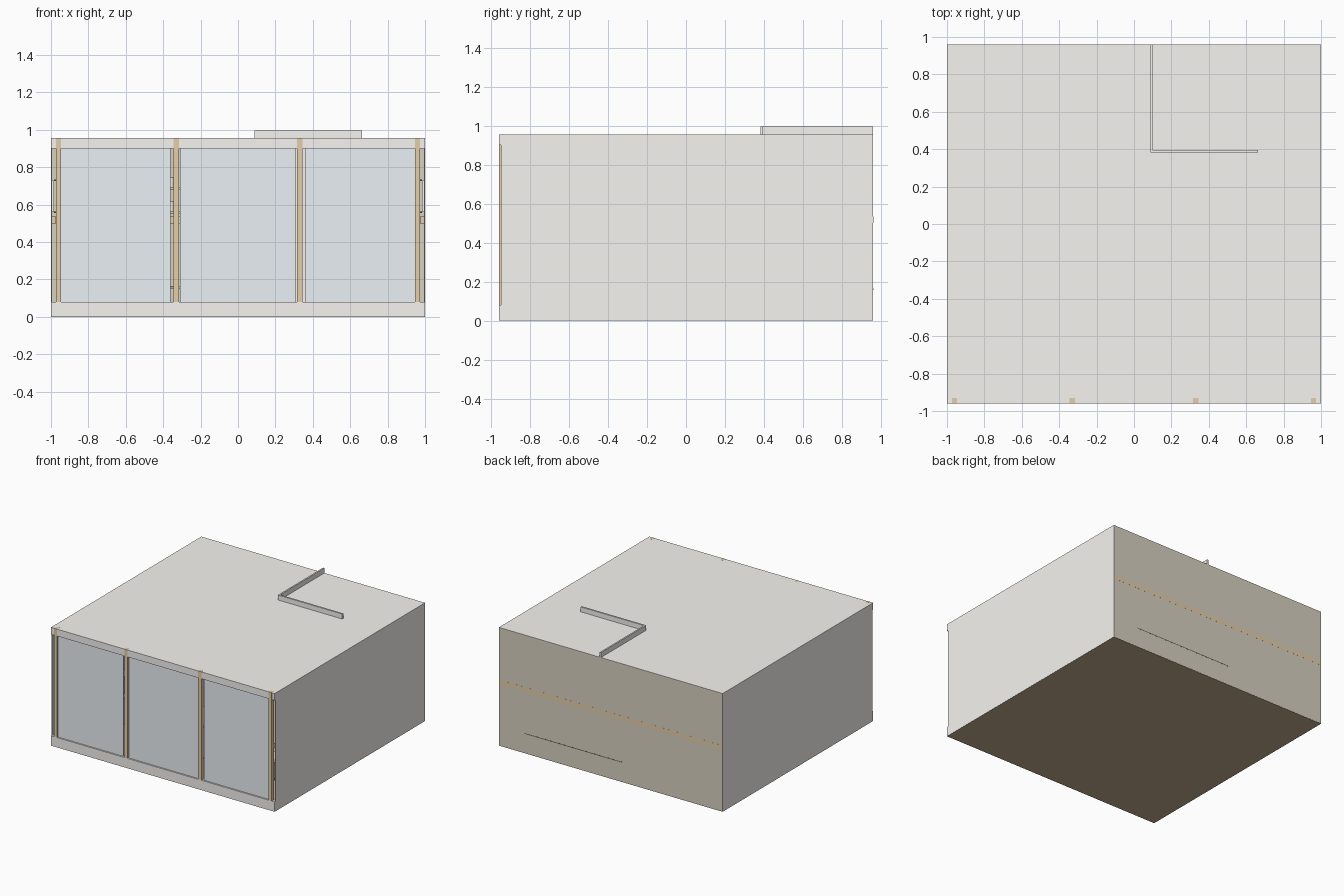
import bpy

def mat(name, r, g, b):
    m = bpy.data.materials.new(name)
    m.diffuse_color = (r, g, b, 1)
    return m

PLASTER = mat("plaster", 0.92, 0.91, 0.88)
WOOD = mat("wood", 0.78, 0.62, 0.40)
TAN = mat("tan_wall", 0.69, 0.64, 0.53)
FLOOR = mat("floor_boards", 0.55, 0.42, 0.28)
GLASS = mat("glass", 0.83, 0.88, 0.92)
DARK = mat("dark_metal", 0.15, 0.15, 0.14)
FABRIC = mat("fabric", 0.5, 0.5, 0.48)

def box(name, x, y, z, m=PLASTER):
    """Box from (min, max) ranges."""
    bpy.ops.mesh.primitive_cube_add(
        size=1, location=(sum(x) / 2, sum(y) / 2, sum(z) / 2))
    o = bpy.context.object
    o.name = name
    o.scale = (x[1] - x[0], y[1] - y[0], z[1] - z[0])
    o.data.materials.append(m)
    return o

def disc(name, x, y, z, r, h, m=PLASTER):
    bpy.ops.mesh.primitive_cylinder_add(
        vertices=24, radius=r, depth=h, location=(x, y, z + h / 2))
    o = bpy.context.object
    o.name = name
    o.data.materials.append(m)
    bpy.ops.object.shade_smooth_by_angle()
    return o

# Shell
box("floor", (-0.999, 0.999), (-0.959, 0.959), (0, 0.003), FLOOR)
box("roof", (-1, 1), (-0.96, 0.96), (0.95, 0.956))
box("back_wall", (-0.998, 0.998), (0.955, 0.9602), (0.001, 0.954), TAN)
for s in (-1, 1):
    box("side_wall", sorted((s, s * 0.995)), (-0.95, 0.96), (0.001, 0.951))
box("front_sill", (-1, 1), (-0.96, -0.93), (0.001, 0.08))
box("front_header", (-1, 1), (-0.96, -0.93), (0.9, 0.955))

# Front posts and glazing
for x in (-0.96, -0.33, 0.33, 0.96):
    box("front_post", (x - 0.014, x + 0.014), (-0.9603, -0.93), (0.08, 0.9563), WOOD)
for a, b in ((-0.95, -0.36), (-0.31, 0.31), (0.36, 0.95)):
    box("window_pane", (a, b), (-0.948, -0.94), (0.08, 0.9), GLASS)

# Wall rail around the three solid sides
box("back_rail", (-0.998, 0.998), (0.935, 0.9606), (0.5, 0.535), WOOD)
for s in (-1, 1):
    box("side_rail", sorted((s * 0.995, s * 0.975)), (-0.93, 0.94), (0.5, 0.535), WOOD)

# Partition rising through the roof
box("partition_long", (0.088, 0.1), (0.382, 0.96), (0.003, 0.996))
box("partition_short", (0.1, 0.664), (0.382, 0.396), (0.003, 0.996))

# Back counter
box("counter_body", (-0.1, 0.77), (0.8, 0.955), (0.003, 0.3), WOOD)
box("counter_top", (-0.11, 0.78), (0.79, 0.955), (0.3, 0.32))
box("counter_groove", (-0.1, 0.77), (0.79, 0.9606), (0.157, 0.164), DARK)

# Wall shelves with a few jars
for z in (0.55, 0.68):
    box("wall_shelf", (-0.7, -0.2), (0.85, 0.955), (z, z + 0.015), WOOD)
    for i in range(5):
        disc("shelf_jar", -0.63 + i * 0.09, 0.9, z + 0.015, 0.02, 0.05)

# Framed panels on the side walls: light panel with slim dark rails
for s in (-1, 1):
    for y in (-0.5, 0.1):
        box("picture_panel", sorted((s * 0.995, s * 0.985)), (y - 0.12, y + 0.12), (0.56, 0.73))
        for z in (0.556, 0.726):
            box("picture_rail", sorted((s * 0.985, s * 0.972)), (y - 0.12, y + 0.12), (z, z + 0.008), DARK)

# Rug, low table and sofa
disc("rug", -0.2, -0.2, 0.003, 0.4, 0.005, FABRIC)
disc("table_top", -0.2, -0.2, 0.15, 0.17, 0.015, WOOD)
disc("table_stem", -0.2, -0.2, 0.008, 0.025, 0.142, DARK)
box("sofa_seat", (-0.88, -0.64), (-0.3, 0.37), (0.003, 0.16), FABRIC)
box("sofa_back", (-0.95, -0.88), (-0.3, 0.37), (0.003, 0.3), FABRIC)
for y in (-0.36, 0.37):
    box("sofa_arm", (-0.95, -0.64), (y, y + 0.06), (0.003, 0.22), FABRIC)

# Stools on the right
for y in (-0.5, -0.15, 0.2):
    disc("stool_seat", 0.7, y, 0.18, 0.08, 0.02, WOOD)
    disc("stool_stem", 0.7, y, 0.003, 0.02, 0.177, DARK)
